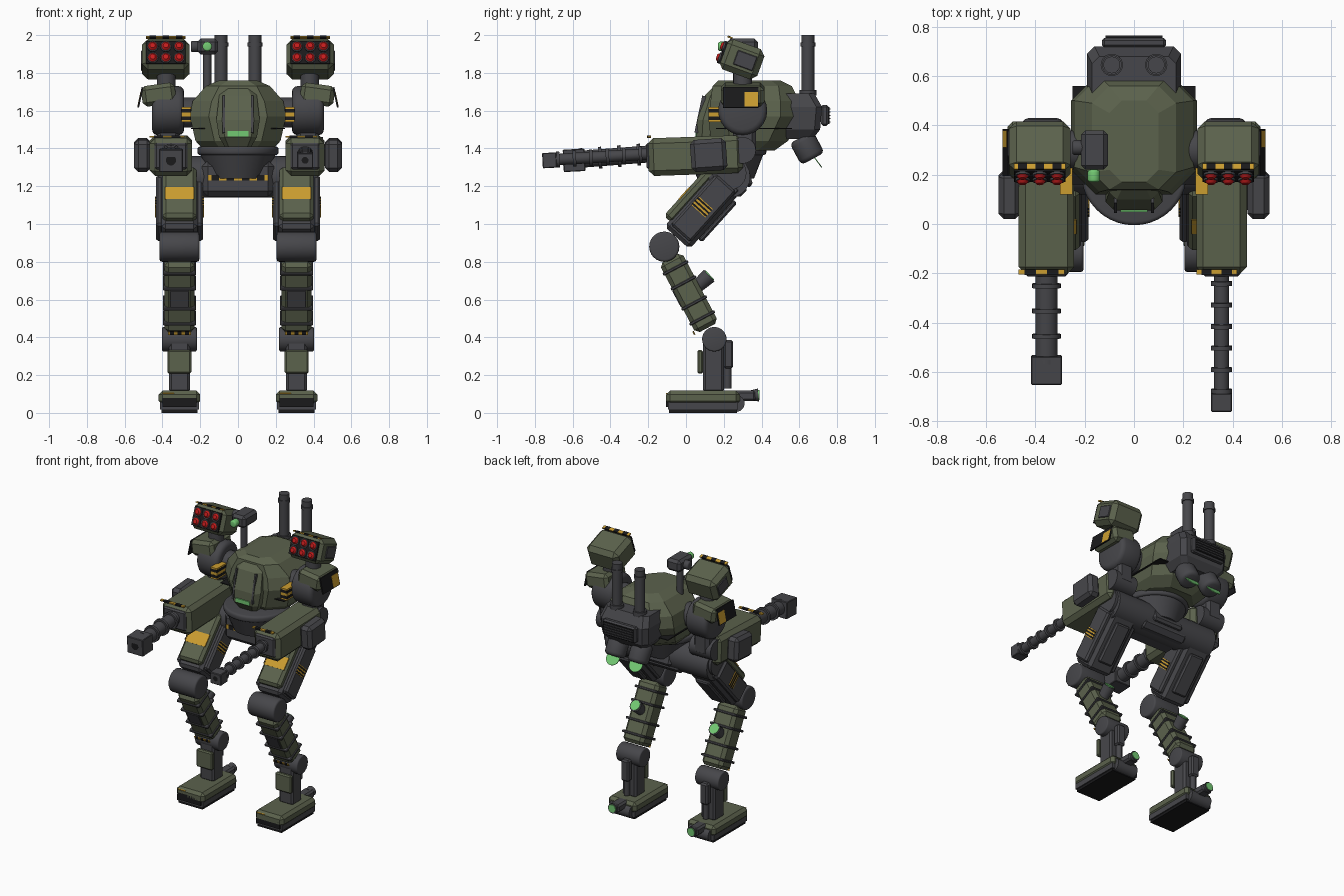
import bpy, bmesh, math
from mathutils import Matrix, Vector

if "Cube" in bpy.data.objects:
    bpy.data.objects.remove(bpy.data.objects["Cube"])

def material(name, rgb):
    m = bpy.data.materials.new(name)
    m.diffuse_color = (*rgb, 1)
    m.use_nodes = True
    m.node_tree.nodes["Principled BSDF"].inputs["Base Color"].default_value = m.diffuse_color
    return m

GREEN = material("olive green", (0.105, 0.122, 0.073))
DARK = material("dark grey", (0.062, 0.062, 0.069))
BLACK = material("black", (0.010, 0.010, 0.011))
GOLD = material("amber", (0.60, 0.34, 0.03))
RED = material("red", (0.55, 0.012, 0.012))
GLOW = material("light green", (0.17, 0.58, 0.17))

def finish(name, bm, mat, matrix=Matrix(), smooth=False):
    bmesh.ops.recalc_face_normals(bm, faces=bm.faces)
    me = bpy.data.meshes.new(name)
    bm.to_mesh(me)
    bm.free()
    me.materials.append(mat)
    ob = bpy.data.objects.new(name, me)
    ob.matrix_world = matrix
    bpy.context.collection.objects.link(ob)
    if smooth:
        bpy.ops.object.select_all(action='DESELECT')
        ob.select_set(True)
        bpy.context.view_layer.objects.active = ob
        bpy.ops.object.shade_smooth_by_angle(angle=math.radians(35))
    return ob

def box(name, loc, size, mat, rot=0, off=(0, 0, 0), bevel=0.0, roll=0):
    """Chamfered box; rot is a pitch about x, off an offset in the pitched frame."""
    bm = bmesh.new()
    bmesh.ops.create_cube(bm, size=1)
    bmesh.ops.scale(bm, vec=size, verts=bm.verts)
    if bevel:
        bmesh.ops.bevel(bm, geom=bm.edges[:], offset=bevel, segments=1, affect='EDGES')
    pitch = Matrix.Rotation(math.radians(rot), 4, 'X')
    m = Matrix.Translation(loc) @ pitch @ Matrix.Translation(off) @ Matrix.Rotation(math.radians(roll), 4, 'Y')
    return finish(name, bm, mat, m)

def cyl(name, a, b, r, mat, r2=None, sides=24, bevel=0.0):
    """Cylinder or cone between two points."""
    a, b = Vector(a), Vector(b)
    bm = bmesh.new()
    bmesh.ops.create_cone(bm, cap_ends=True, segments=sides, radius1=r,
                          radius2=r if r2 is None else r2, depth=(b - a).length)
    if bevel:
        rims = [e for e in bm.edges if any(len(f.verts) > 4 for f in e.link_faces)]
        bmesh.ops.bevel(bm, geom=rims, offset=bevel, segments=3, profile=0.5, affect='EDGES')
    q = (b - a).to_track_quat('Z', 'Y').to_matrix().to_4x4()
    return finish(name, bm, mat, Matrix.Translation((a + b) / 2) @ q, True)

def loft(name, rings, mat):
    """Stack of chamfered rectangles: z, half width, y front, y back, chamfer."""
    bm = bmesh.new()
    loops = []
    for z, w, y0, y1, c in rings:
        pts = [(-w + c, y0), (w - c, y0), (w, y0 + c), (w, y1 - c),
               (w - c, y1), (-w + c, y1), (-w, y1 - c), (-w, y0 + c)]
        loops.append([bm.verts.new((x, y, z)) for x, y in pts])
    for lo, hi in zip(loops, loops[1:]):
        for i in range(8):
            bm.faces.new((lo[i], lo[(i + 1) % 8], hi[(i + 1) % 8], hi[i]))
    bm.faces.new(loops[0][::-1])
    bm.faces.new(loops[-1])
    return finish(name, bm, mat)

def stripes(name, loc, size, axis, n, rot=0, off=(0, 0, 0)):
    """Amber plate with black bars repeated along one axis."""
    box(name, loc, size, GOLD, rot, off)
    for i in range(n):
        s, o = list(size), list(off)
        s[axis] = size[axis] / (2 * n)
        s = [v + (0.002 if k != axis else 0) for k, v in enumerate(s)]
        o[axis] += size[axis] * ((i + 0.5) / n - 0.5)
        box(name + "_bar", loc, s, BLACK, rot, o)

# Torso, cockpit and waist
loft("torso", [(1.39, .18, .17, .47, .09), (1.44, .225, .13, .54, .1), (1.57, .255, .12, .60, .1),
               (1.65, .24, .13, .60, .1), (1.73, .17, .14, .56, .07), (1.76, .10, .17, .50, .05)], GREEN)
loft("cockpit", [(1.41, .07, .09, .3, .02), (1.46, .10, .055, .3, .03), (1.55, .115, .06, .3, .03),
                 (1.68, .10, .10, .3, .03), (1.72, .07, .14, .3, .02)], GREEN)
box("cockpit_window", (0, .055, 1.478), (.11, .012, .028), GLOW)
box("torso_seam", (0, .36, 1.505), (.50, .40, .006), BLACK)
for x in (-1, 1):
    box("cockpit_frame", (x * .075, .075, 1.58), (.012, .02, .20), DARK, -12)
cyl("waist_ring", (0, .21, 1.365), (0, .21, 1.41), .215, DARK, sides=40, bevel=.015)
cyl("waist", (0, .21, 1.24), (0, .21, 1.37), .15, DARK, .20, sides=32)
cyl("pelvis", (-.40, .23, 1.25), (.40, .23, 1.25), .11, DARK, sides=20)
box("pelvis_block", (0, .21, 1.24), (.38, .22, .19), DARK, bevel=.03)
stripes("pelvis_stripe", (0, .098, 1.245), (.32, .006, .028), 0, 4)
box("pelvis_rear_panel", (0, .325, 1.24), (.24, .04, .09), DARK, 15, bevel=.015)

# Backpack
loft("backpack", [(1.45, .14, .5, .67, .03), (1.5, .18, .5, .71, .03), (1.62, .19, .5, .72, .03),
                  (1.69, .17, .5, .68, .03)], DARK)
box("backpack_vent", (0, .735, 1.575), (.26, .04, .11), DARK, bevel=.01)
box("vent_grille", (0, .757, 1.575), (.23, .006, .09), BLACK)
for i in range(5):
    box("vent_slat", (0, .761, 1.54 + i * .0175), (.23, .008, .005), DARK)
for x in (-.09, .09):
    cyl("exhaust_stack", (x, .645, 1.68), (x, .645, 2.0), .034, DARK)
    cyl("stack_collar", (x, .645, 1.94), (x, .645, 1.96), .04, DARK)
    cyl("stack_base", (x, .645, 1.68), (x, .645, 1.71), .045, DARK)
    cyl("thruster_bell", (x, .61, 1.46), (x, .672, 1.345), .07, DARK, .07, bevel=.025)
    cyl("thruster_glow", (x, .687, 1.338), (x, .691, 1.341), .05, GLOW)

# Sensor mast
cyl("sensor_mast", (-.163, .30, 1.68), (-.163, .30, 1.92), .022, DARK, sides=12)
box("sensor_head", (-.16, .30, 1.94), (.11, .16, .085), DARK, bevel=.018)
cyl("sensor_side", (-.25, .31, 1.94), (-.2, .31, 1.94), .03, DARK, bevel=.01)
cyl("sensor_lens", (-.163, .22, 1.94), (-.163, .17, 1.94), .025, GLOW, bevel=.01)

for s in (-1, 1):
    X = s * .31
    # Foot
    box("foot", (X, .09, .08), (.22, .39, .075), GREEN, bevel=.02)
    box("foot_base", (X, .09, .038), (.205, .37, .04), DARK)
    box("sole", (X, .09, .01), (.19, .36, .02), BLACK)
    box("toe_guard", (X, -.09, .055), (.18, .03, .05), BLACK)
    box("toe_mark", (X - .06, -.101, .10), (.06, .006, .012), GOLD, 20)
    cyl("heel_roller", (X - .08, .265, .05), (X + .08, .265, .05), .045, DARK)
    box("heel_thruster", (X, .31, .09), (.075, .12, .055), DARK, bevel=.012)
    cyl("heel_nozzle", (X, .345, .092), (X, .383, .095), .028, DARK, .034)
    cyl("heel_glow", (X, .382, .095), (X, .388, .095), .027, GLOW)
    # Ankle
    box("ankle_post", (X, .145, .25), (.11, .11, .28), DARK, bevel=.012)
    box("ankle_plate", (X, .075, .27), (.125, .03, .125), GREEN, bevel=.008)
    box("ankle_piston_block", (X, .225, .31), (.06, .05, .15), DARK, bevel=.01)
    cyl("ankle_piston", (X, .22, .13), (X, .22, .3), .02, DARK, sides=12)
    cyl("ankle_joint", (X - .092, .15, .39), (X + .092, .15, .39), .065, DARK, bevel=.008)
    # Lower leg, banded
    c, a = (X, .015, .635), 28
    box("lower_leg", c, (.16, .135, .42), GREEN, a, bevel=.022)
    for k, z in enumerate((.15, .06, -.06, -.15)):
        box("leg_band", c, (.175, .15, .016), DARK, a, (0, 0, z), .004)
    box("leg_front_strip", c, (.10, .012, .10), DARK, a, (0, -.067, 0), .003)
    stripes("leg_stripe", c, (.12, .006, .018), 0, 3, a, (0, -.076, -.20))
    nozzle = Vector((X, .06, .67))
    d = Vector((0, .74, .67))
    cyl("calf_thruster", nozzle, nozzle + d * .085, .035, DARK, .042, sides=16)
    cyl("calf_glow", nozzle + d * .084, nozzle + d * .09, .034, GLOW, sides=16)
    # Knee
    cyl("knee", (X - .105, -.115, .88), (X + .105, -.115, .88), .08, DARK, bevel=.012)
    # Thigh
    c, a = (X, .085, 1.09), -42
    box("thigh", c, (.19, .18, .42), DARK, a, (0, .01, 0), .02)
    box("thigh_armour", c, (.18, .06, .36), GREEN, a, (0, -.09, .01), .018)
    box("thigh_band", c, (.155, .008, .085), GOLD, a, (0, -.118, -.01))
    box("thigh_rear_panel", c, (.11, .03, .28), DARK, a, (0, .11, 0), .01)
    for t in (-1, 1):
        box("thigh_side_panel", c, (.04, .14, .36), DARK, a, (t * .105, .01, 0), .012)
        stripes("thigh_stripe", c, (.006, .10, .06), 2, 3, a, (t * .126, 0, 0))
    cyl("hip_joint", (X - .09, .23, 1.27), (X + .11 * s, .23, 1.27), .09, DARK)

    # Shoulder
    cyl("shoulder", (s * .285, .30, 1.60), (s * .455, .30, 1.60), .13, DARK, bevel=.03)
    cyl("shoulder_axle", (s * .2, .30, 1.59), (s * .3, .30, 1.59), .08, DARK)
    stripes("shoulder_link", (s * .275, .24, 1.58), (.05, .24, .08), 2, 2)
    box("shoulder_armour", (s * .42, .30, 1.685), (.18, .23, .11), GREEN, roll=s * 8, bevel=.022)
    box("shoulder_plate", (s * .517, .29, 1.67), (.009, .19, .11), BLACK, roll=s * -12)
    box("shoulder_mark", (s * .521, .345, 1.66), (.008, .07, .08), GOLD, roll=s * -12)
    # Missile pod, tipped up
    c, a = (s * .382, .295, 1.872), -20
    cyl("pod_mount", (s * .38, .30, 1.70), (s * .38, .30, 1.82), .05, DARK)
    box("missile_pod", c, (.25, .215, .17), GREEN, a, bevel=.03)
    box("pod_face", c, (.21, .01, .125), BLACK, a, (0, -.105, 0))
    stripes("pod_stripe", c, (.21, .025, .008), 0, 3, a, (0, -.098, .088))
    box("pod_side_panel", c, (.012, .11, .08), DARK, a, (s * .125, .02, 0), .004)
    R = Matrix.Rotation(math.radians(a), 3, 'X')
    for i in (-1, 0, 1):
        for j in (-1, 1):
            p = [Vector(c) + R @ Vector((i * .07, y, j * .032)) for y in (-.1, -.118, -.13)]
            cyl("missile_tube", p[0], p[1], .03, DARK, sides=16)
            cyl("missile_tip", p[1], p[2], .024, RED, .014, sides=16)

    # Arm
    A = s * .355
    box("upper_arm", (s * .37, .31, 1.47), (.12, .12, .22), DARK, bevel=.02)
    cyl("elbow", (s * .28, .30, 1.39), (s * .45, .30, 1.39), .07, DARK)
    w = .205 if s > 0 else .225
    box("forearm", (A, .05, 1.362), (w, .50, .20), GREEN, 2, bevel=.028)
    box("forearm_front", (A, -.19, 1.36), (w - .05, .04, .14), DARK, 2, bevel=.01)
    stripes("forearm_stripe", (A - .02, -.195, 1.462), (w - .04, .02, .009), 0, 2)
    box("forearm_side_pod", (s * .505, .12, 1.365), (.09, .19, .17), DARK, 4, bevel=.022)
    box("side_pod_link", (s * .46, .12, 1.365), (.06, .12, .11), DARK, 4)
    # Gun barrel: the right-hand one is long and slim, the other short and thick
    end, r, n, m = (-.76, .030, 6, (.085, .075)) if s > 0 else (-.65, .045, 4, (.125, .115))
    a, b = Vector((A, -.18, 1.372)), Vector((A, end + .03, 1.338))
    cyl("gun_barrel", a, b, r, DARK)
    for i in range(n):
        p = a.lerp(b, (i + .6) / (n + .3))
        cyl("barrel_ring", p, p + Vector((0, -.018, -.001)), r + .013, DARK)
    box("muzzle", (A, end + m[1] / 2, 1.337), (m[0], m[1], m[0] * .95), DARK, 3, bevel=.004)
    cyl("muzzle_bore", (A, end + .004, 1.337), (A, end - .001, 1.337), r * .6, BLACK)
